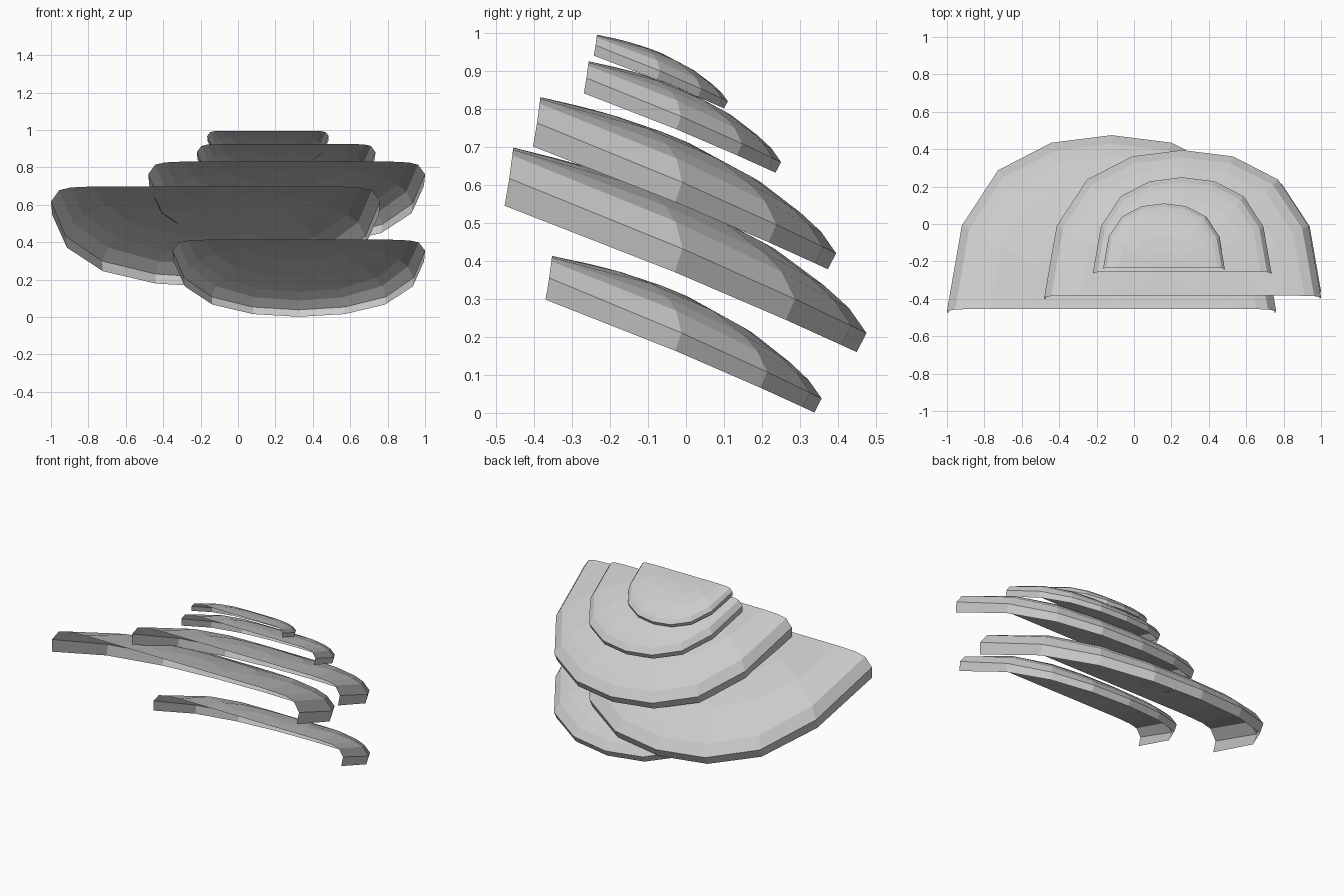
import bpy, math

if "Cube" in bpy.data.objects:
    bpy.data.objects.remove(bpy.data.objects["Cube"])

# Half outline of a bracket: (sideways fraction, outward fraction), mirrored below
HALF = [(1, 0), (.91, .485), (.69, .80), (.365, .957)]
OUTLINE = HALF + [(0, 1)] + [(-u, v) for u, v in reversed(HALF)]

# Dome rings from rim inward: (scale, lip share at the straight edge, lip share at the curved edge)
RINGS = [(1, 0, 0), (.95, .75, .50), (.88, .93, .74), (.74, 1, .95), (.5, 1, 1), (.26, 1, 1)]


def shelf(name, cx, half_w, y0, y1, z_front, z_tip, lip, wall_front, wall_tip, bulge):
    """Open half-dome shell: tilted domed cap plus a short rim wall."""
    def point(u, v, share):
        h = lip * share + bulge * math.sin(math.pi * v) * share
        drop = v * (.88 + .12 * v)
        return (cx + half_w * u,
                y0 + (y1 - y0) * v + .13 * h * (1 - v),
                z_front + (z_tip - z_front) * drop + h)

    verts = []
    # lower edge of the rim wall
    for u, v in OUTLINE:
        x, y, z = point(u, v, 0)
        w = wall_front + (wall_tip - wall_front) * v
        verts.append((cx + (x - cx) * .992, y - w * (.17 + .35 * v), z - w))
    # rim and dome rings
    for s, straight, curved in RINGS:
        for u, v in OUTLINE:
            blend = min(1, v * 2)
            verts.append(point(u * s, v * s, straight + (curved - straight) * blend))
    verts.append(point(0, 0, 1))

    n = len(OUTLINE)
    faces = []
    for r in range(len(RINGS)):
        for i in range(n - 1):
            a = r * n + i
            faces.append((a, a + 1, a + 1 + n, a + n))
    last = len(RINGS) * n
    faces += [(last + i, last + i + 1, len(verts) - 1) for i in range(n - 1)]

    mesh = bpy.data.meshes.new(name)
    mesh.from_pydata(verts, [], faces)
    obj = bpy.data.objects.new(name, mesh)
    bpy.context.collection.objects.link(obj)


# Five stacked brackets, bottom to top
shelf("bottom_shelf", .325, .675, -.36, .357, .355, .038, .058, .057, .037, .042)
shelf("wide_shelf", -.12, .88, -.465, .475, .617, .210, .081, .072, .050, .042)
shelf("middle_shelf", .26, .74, -.392, .395, .763, .420, .068, .062, .042, .040)
shelf("upper_shelf", .2575, .4775, -.262, .250, .881, .660, .044, .040, .028, .028)
shelf("top_shelf", .16, .325, -.238, .110, .967, .820, .028, .027, .019, .019)
